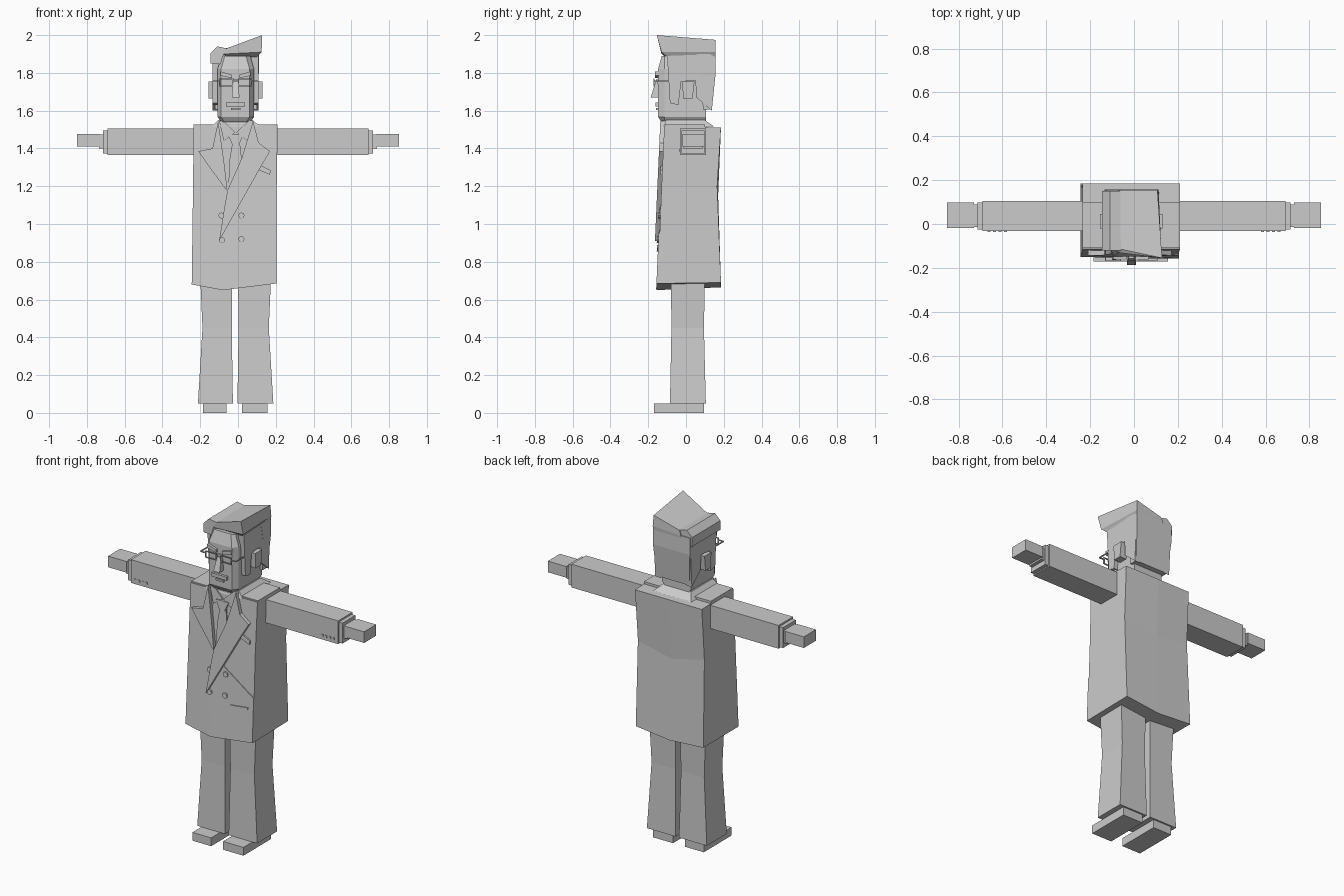
import bpy, bmesh, math

grey = bpy.data.materials.new("plain_grey")
grey.diffuse_color = (0.6, 0.6, 0.6, 1)


def finish(name, bm):
    bmesh.ops.recalc_face_normals(bm, faces=bm.faces[:])
    me = bpy.data.meshes.new(name)
    bm.to_mesh(me)
    bm.free()
    me.materials.append(grey)
    ob = bpy.data.objects.new(name, me)
    bpy.context.collection.objects.link(ob)
    return ob


def loft(name, rings):
    """Closed solid through point rings of equal length."""
    bm = bmesh.new()
    vs = [[bm.verts.new(p) for p in r] for r in rings]
    n = len(vs[0])
    bm.faces.new(vs[0])
    bm.faces.new(vs[-1])
    for a, b in zip(vs, vs[1:]):
        for i in range(n):
            j = (i + 1) % n
            bm.faces.new((a[i], a[j], b[j], b[i]))
    return finish(name, bm)


def rect(x0, x1, y0, y1, z):
    return [(x0, y0, z), (x1, y0, z), (x1, y1, z), (x0, y1, z)]


def box(name, x0, x1, y0, y1, z0, z1):
    return loft(name, [rect(x0, x1, y0, y1, z0), rect(x0, x1, y0, y1, z1)])


def front_y(z):
    return -0.115 - (1.52 - z) * 0.045


def plate(name, pts, out, back=0.01):
    """Flat panel of (x, z) points lying on the jacket front."""
    return loft(name, [[(x, front_y(z) + back, z) for x, z in pts],
                       [(x, front_y(z) - out, z) for x, z in pts]])


def side_prism(name, x0, x1, pts):
    return loft(name, [[(x, y, z) for y, z in pts] for x in (x0, x1)])


# trousers and shoes
for side, x0, x1, s0, s1 in (("left", -0.20, -0.03, -0.185, -0.06),
                             ("right", 0.0, 0.175, 0.02, 0.155)):
    o = -1 if side == "left" else 1
    a, b = (0.012, 0.003) if o < 0 else (0.003, 0.012)
    loft(side + "_trouser_leg", [rect(x0 - a, x1 + b, -0.085, 0.105, 0.05),
                                 rect(x0 + a, x1 - b, -0.077, 0.095, 0.45),
                                 rect(x0, x1, -0.08, 0.10, 0.72)])
    box(side + "_shoe", s0, s1, -0.17, 0.095, 0, 0.05)

# jacket body with a narrowed waist and a dipping front hem
loft("jacket", [
    [(-0.245, -0.150, 0.68), (-0.08, -0.154, 0.65), (0.205, -0.150, 0.685),
     (0.205, 0.185, 0.69), (-0.02, 0.185, 0.665), (-0.245, 0.185, 0.68)],
    [(-0.238, front_y(1.2), 1.2), (-0.08, front_y(1.2), 1.2), (0.205, front_y(1.2), 1.2),
     (0.205, 0.165, 1.2), (-0.02, 0.17, 1.15), (-0.238, 0.165, 1.2)],
    [(-0.235, -0.115, 1.52), (-0.08, -0.115, 1.52), (0.21, -0.115, 1.52),
     (0.21, 0.185, 1.51), (-0.02, 0.185, 1.51), (-0.235, 0.185, 1.51)]])
box("shoulder_yoke", -0.235, 0.21, -0.11, 0.10, 1.50, 1.527)
loft("jacket_collar", [rect(-0.14, 0.115, -0.12, 0.15, 1.515),
                       rect(-0.105, 0.08, -0.105, 0.10, 1.55)])
box("neck", -0.085, 0.06, -0.09, 0.08, 1.50, 1.58)

# shirt front, shirt collar and tie
plate("shirt_front", [(-0.10, 1.53), (0.075, 1.53), (0.03, 1.35), (-0.055, 1.18), (-0.07, 1.30)], 0.002)
plate("shirt_collar_left", [(-0.10, 1.545), (-0.075, 1.44), (-0.015, 1.485), (-0.08, 1.55)], 0.010)
plate("shirt_collar_right", [(0.08, 1.545), (0.05, 1.44), (-0.01, 1.485), (0.06, 1.55)], 0.010)
plate("tie", [(-0.03, 1.43), (0.01, 1.43), (0.02, 1.34), (-0.03, 1.22), (-0.05, 1.22), (-0.045, 1.34)], 0.010)
plate("tie_knot", [(-0.055, 1.475), (0.03, 1.475), (0.005, 1.42), (-0.03, 1.42)], 0.016)

# lapels, overlapping front panel, pockets and buttons
plate("left_lapel", [(-0.105, 1.545), (-0.135, 1.40), (-0.21, 1.385), (-0.165, 1.32),
                     (-0.055, 1.17), (-0.075, 1.34)], 0.022)
plate("right_lapel", [(0.08, 1.545), (0.11, 1.43), (0.17, 1.385), (0.125, 1.31),
                      (-0.10, 0.91), (-0.07, 1.10), (-0.055, 1.18), (0.02, 1.35)], 0.022)
plate("front_overlap", [(-0.10, 0.91), (-0.08, 0.78), (-0.065, 0.652), (0.205, 0.686), (0.205, 0.95), (0.0, 1.09)], 0.004)
plate("hip_pocket", [(0.055, 0.855), (0.17, 0.873), (0.172, 0.888), (0.055, 0.875)], 0.010)
plate("breast_pocket", [(0.10, 1.29), (0.17, 1.26), (0.172, 1.285), (0.11, 1.315)], 0.009)
for i, (x, z) in enumerate(((-0.088, 1.045), (0.018, 1.045), (-0.085, 0.915), (0.018, 0.92))):
    plate("button_%d" % i, [(x + 0.016 * math.cos(k * math.tau / 8), z + 0.016 * math.sin(k * math.tau / 8))
                            for k in range(8)], 0.012)

# sleeves, cuffs, hands and sleeve buttons
for side, s in (("left", -1), ("right", 1)):
    def span(a, b):
        return min(s * a, s * b), max(s * a, s * b)
    box(side + "_sleeve", *span(0.18, 0.69), -0.033, 0.105, 1.365, 1.505)
    box(side + "_sleeve_cuff", *span(0.68, 0.714), -0.025, 0.097, 1.372, 1.495)
    box(side + "_shirt_cuff", *span(0.70, 0.735), -0.013, 0.088, 1.40, 1.475)
    box(side + "_hand", *span(0.73, 0.853), -0.018, 0.097, 1.41, 1.477)
    for k in range(4):
        x = 0.58 + k * 0.025
        box("%s_sleeve_button_%d" % (side, k), *span(x, x + 0.012), -0.037, -0.03, 1.385, 1.397)


# head with chamfered face corners, chin and forehead
def head_ring(d, z, yb=0.105):
    return [(-0.09 + d, -0.148 + d, z), (0.062 - d, -0.148 + d, z), (0.085 - d, -0.115, z),
            (0.085 - d, yb, z), (-0.108 + d, yb, z), (-0.108 + d, -0.115, z)]


loft("head", [head_ring(0.018, 1.54), head_ring(0, 1.567), head_ring(0, 1.82), head_ring(0.02, 1.89)])

# facial features
loft("nose", [rect(-0.033, 0.008, -0.187, -0.14, 1.67), rect(-0.025, 0.0, -0.158, -0.14, 1.765)])
box("upper_lip", -0.064, 0.036, -0.162, -0.14, 1.622, 1.643)
box("lower_lip", -0.038, 0.014, -0.158, -0.14, 1.603, 1.613)
for side, s in (("left", -1), ("right", 1)):
    c = -0.013 + s * 0.05
    box(side + "_eye", c - 0.025, c + 0.025, -0.152, -0.14, 1.742, 1.758)
    loft(side + "_eyebrow", [
        [(c - s * 0.03, y, 1.772), (c + s * 0.03, y, 1.785), (c + s * 0.03, y, 1.808), (c - s * 0.03, y, 1.79)]
        for y in (-0.163, -0.14)])
    # glasses rim and temple
    for part, z0, z1 in (("top", 1.765, 1.77), ("bottom", 1.729, 1.734)):
        box("%s_rim_%s" % (side, part), c - 0.035, c + 0.035, -0.172, -0.166, z0, z1)
    for part, x in (("inner", c - s * 0.035), ("outer", c + s * 0.035)):
        box("%s_rim_%s" % (side, part), x - 0.003, x + 0.003, -0.172, -0.166, 1.729, 1.77)
    t = -0.013 + s * 0.117
    box(side + "_temple", t - 0.003, t + 0.003, -0.17, 0.0, 1.754, 1.76)
    box(side + "_glasses_hinge", min(t, c + s * 0.035), max(t, c + s * 0.035), -0.172, -0.166, 1.754, 1.76)
    # ear
    e = sorted((-0.013 + s * 0.09, -0.013 + s * 0.142))
    loft(side + "_ear", [rect(*e, -0.015, 0.035, 1.665), rect(*e, -0.02, 0.045, 1.755)])
    # side hair shaped around the ear
    h = sorted((-0.013 + s * 0.085, -0.013 + s * 0.122))
    side_prism(side + "_side_hair", *h, [
        (-0.10, 1.89), (-0.085, 1.64), (-0.04, 1.63), (-0.025, 1.76), (0.05, 1.76),
        (0.055, 1.67), (0.137, 1.60), (0.155, 1.90)])
box("glasses_bridge", -0.03, 0.004, -0.172, -0.166, 1.754, 1.76)

# back hair, swept top and side tuft
loft("back_hair", [rect(-0.12, 0.10, 0.09, 0.137, 1.605), rect(-0.135, 0.11, 0.08, 0.157, 1.80),
                   rect(-0.135, 0.11, 0.06, 0.155, 1.90)])
loft("swept_hair", [
    [(-0.085, -0.10, 1.885), (0.10, -0.10, 1.885), (0.11, 0.155, 1.885), (-0.085, 0.155, 1.885)],
    [(-0.075, -0.13, 1.90), (0.125, -0.13, 1.91), (0.112, 0.157, 1.91), (-0.075, 0.157, 1.90)],
    [(-0.06, -0.115, 1.93), (0.128, -0.155, 1.99), (0.107, 0.155, 1.975), (-0.065, 0.155, 1.93)]])
loft("hair_tuft", [[(-0.145, y, 1.85), (-0.075, y, 1.845), (-0.06, y, 1.93), (-0.11, y, 1.94), (-0.145, y, 1.905)]
                   for y in (-0.12, 0.15)])
top = max((ob.matrix_world @ v.co).z for ob in bpy.data.objects for v in ob.data.vertices)
for ob in bpy.data.objects:
    if ob.name == "swept_hair":
        ob.data.vertices[9].co.z += 2.0 - top
